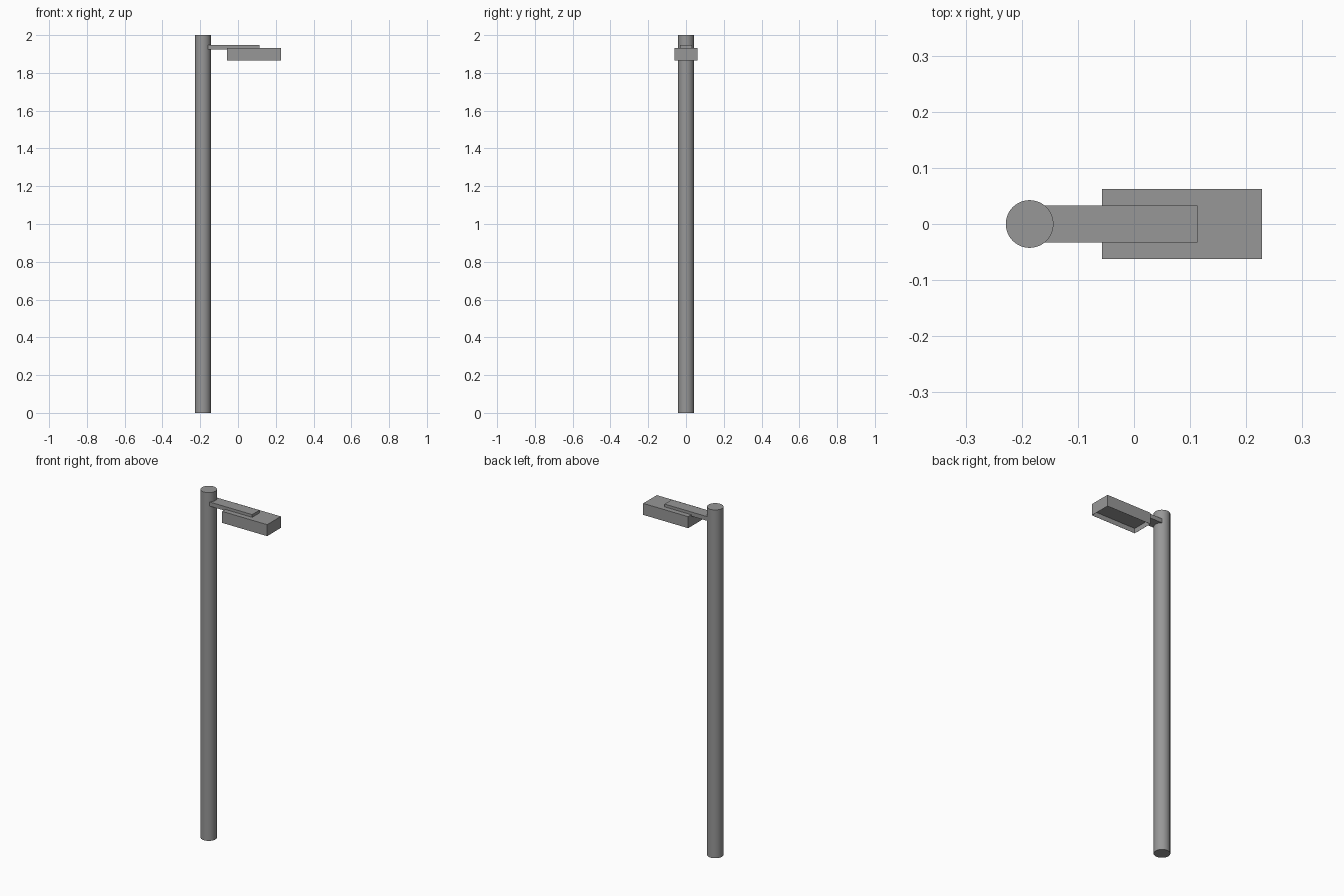
import bpy, bmesh

if "Cube" in bpy.data.objects:
    bpy.data.objects.remove(bpy.data.objects["Cube"])

# Dark grey paint
paint = bpy.data.materials.new("dark_grey")
paint.diffuse_color = (0.31, 0.31, 0.31, 1)
paint.use_nodes = True
paint.node_tree.nodes["Principled BSDF"].inputs["Base Color"].default_value = paint.diffuse_color


def box(name, x0, x1, half_y, z0, z1):
    bpy.ops.mesh.primitive_cube_add(size=1, location=((x0 + x1) / 2, 0, (z0 + z1) / 2))
    ob = bpy.context.object
    ob.name = name
    ob.scale = (x1 - x0, 2 * half_y, z1 - z0)
    bpy.ops.object.transform_apply(location=False, rotation=False, scale=True)
    ob.data.materials.append(paint)
    return ob


# Round pole
bpy.ops.mesh.primitive_cylinder_add(vertices=48, radius=0.0425, depth=2, location=(-0.186, 0, 1))
pole = bpy.context.object
pole.name = "pole"
pole.data.materials.append(paint)
bpy.ops.object.shade_smooth_by_angle()

# Flat arm, starting inside the pole
box("arm", -0.186, 0.113, 0.033, 1.923, 1.947)

# Lamp housing with a thin rim around a recessed underside
housing = box("lamp_housing", -0.057, 0.2285, 0.062, 1.865, 1.931)
bm = bmesh.new()
bm.from_mesh(housing.data)
bm.normal_update()
bottom = [f for f in bm.faces if f.normal.z < -0.9]
bmesh.ops.inset_region(bm, faces=bottom, thickness=0.001)
panel = bmesh.ops.extrude_discrete_faces(bm, faces=bottom)["faces"]
bmesh.ops.translate(bm, vec=(0, 0, 0.028), verts=panel[0].verts[:])
bmesh.ops.recalc_face_normals(bm, faces=bm.faces[:])
bm.to_mesh(housing.data)
bm.free()
